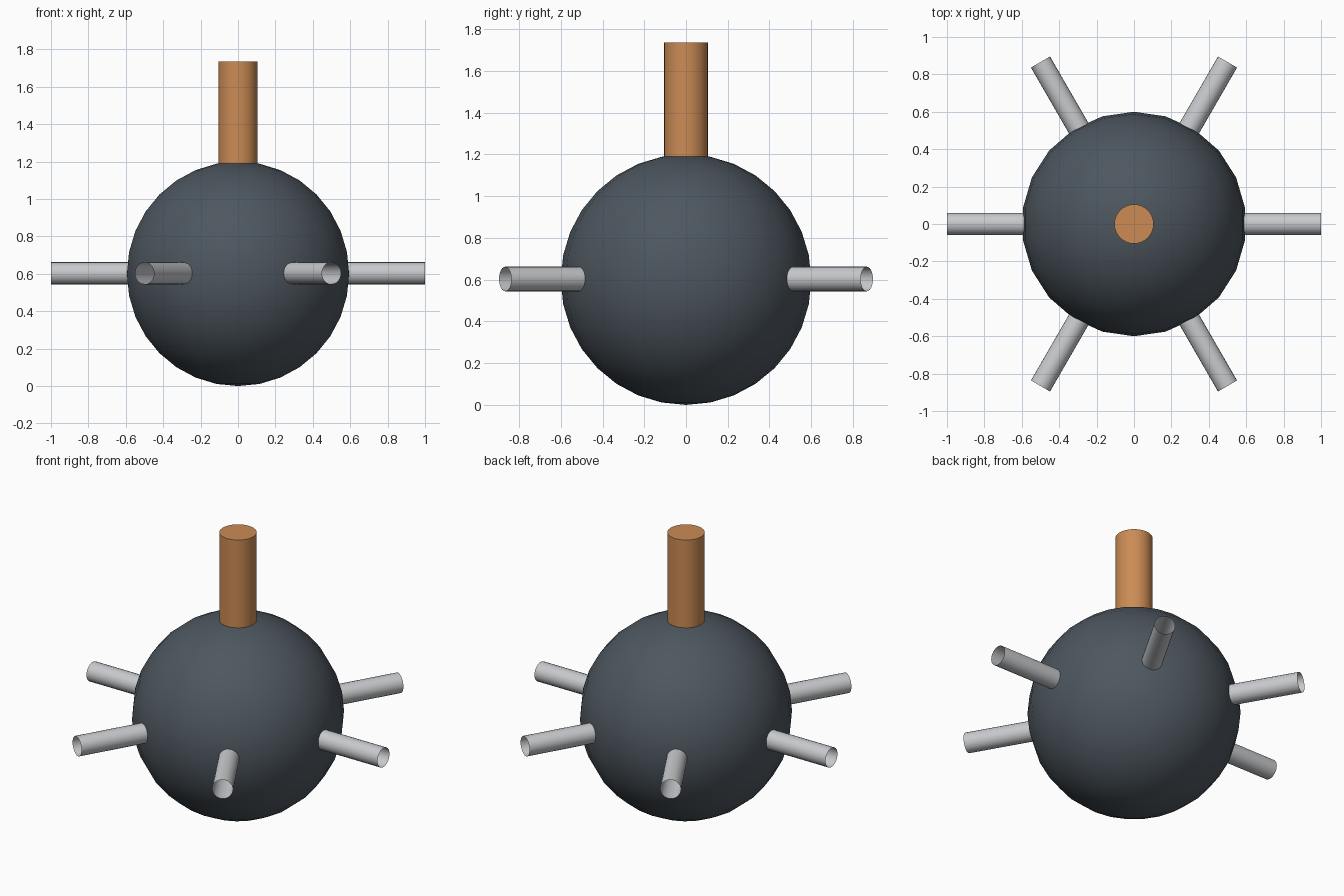
import bpy
import math
from mathutils import Matrix

cube = bpy.data.objects.get("Cube")
if cube:
    bpy.data.objects.remove(cube, do_unlink=True)


def material(name, rgb):
    mat = bpy.data.materials.new(name)
    mat.use_nodes = True
    colour = (*rgb, 1)
    mat.diffuse_color = colour
    mat.node_tree.nodes["Principled BSDF"].inputs["Base Color"].default_value = colour
    return mat


def finish(name, mat):
    obj = bpy.context.object
    obj.name = name
    obj.data.materials.append(mat)
    bpy.ops.object.shade_smooth_by_angle(angle=math.radians(35))
    return obj


slate = material("dark slate", (0.075, 0.095, 0.115))
copper = material("copper orange", (0.6, 0.26, 0.09))
steel = material("light steel", (0.58, 0.59, 0.61))

RADIUS = 0.6

# Round body, with a vertex column facing front and back
bpy.ops.mesh.primitive_uv_sphere_add(segments=22, ring_count=16, radius=RADIUS,
                                     location=(0, 0, RADIUS))
body = finish("body", slate)
body.data.transform(Matrix.Rotation(math.pi / 2, 4, "Z") if
                    max(v.co.x for v in body.data.vertices) > 0.597 else Matrix())

# Fuse stem standing on top
stem_top, stem_base = 1.735, 1.13
bpy.ops.mesh.primitive_cylinder_add(vertices=32, radius=0.105, depth=stem_top - stem_base,
                                    location=(0, 0, (stem_top + stem_base) / 2))
finish("fuse_stem", copper)

# Six open tubes pointing outwards around the middle
inner, outer = 0.5, 1.0
middle = (inner + outer) / 2
for i in range(6):
    angle = i * math.pi / 3
    bpy.ops.mesh.primitive_cylinder_add(
        vertices=24, radius=0.059, depth=outer - inner, end_fill_type="NOTHING",
        location=(middle * math.cos(angle), middle * math.sin(angle), RADIUS + 0.003),
        rotation=(0, math.pi / 2, angle))
    finish(f"side_tube_{i + 1}", steel)
